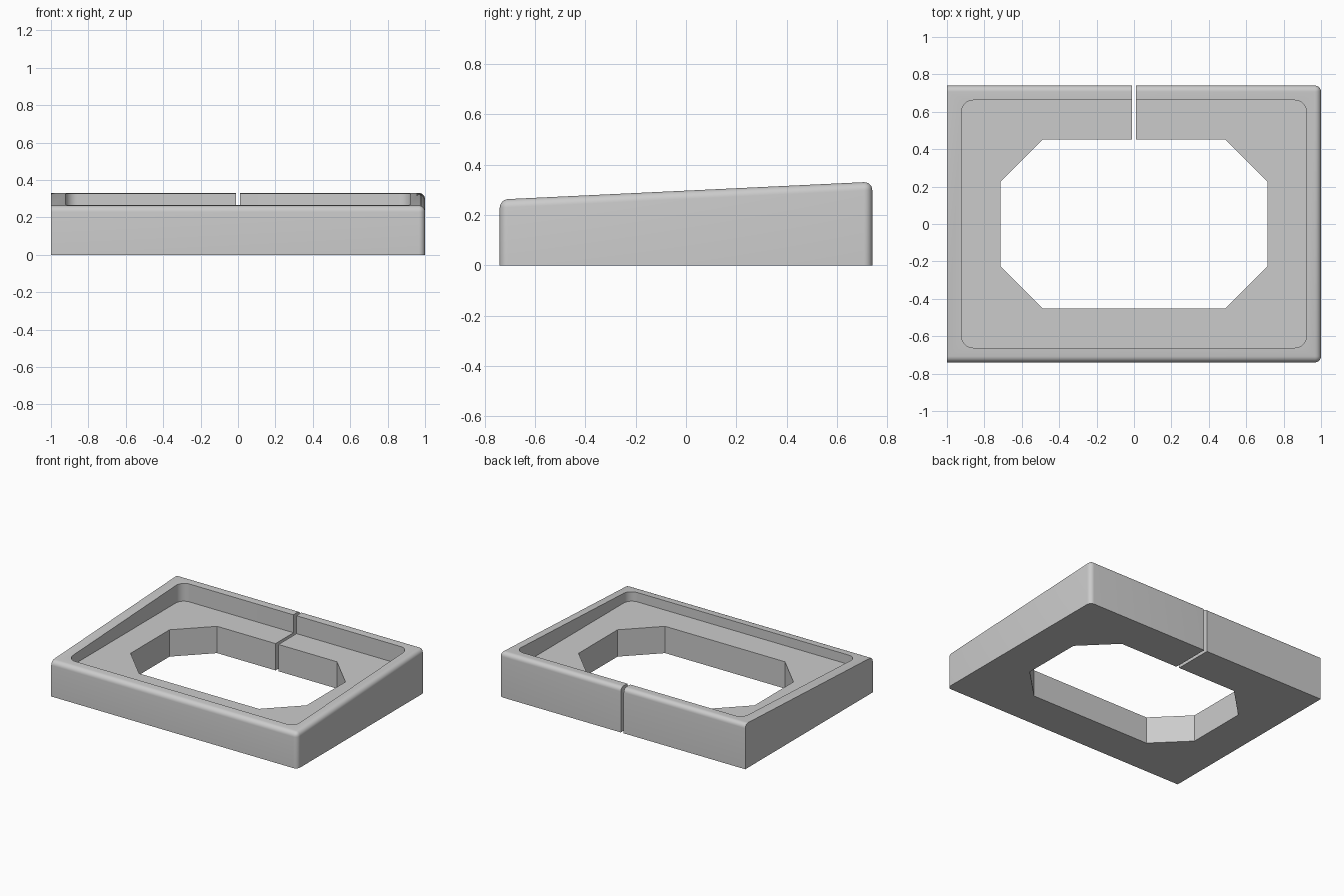
import bpy, bmesh, math

if "Cube" in bpy.data.objects:
    bpy.data.objects.remove(bpy.data.objects["Cube"])

grey = bpy.data.materials.new("light grey")
grey.diffuse_color = (0.6, 0.6, 0.6, 1)
grey.use_nodes = True
grey.node_tree.nodes["Principled BSDF"].inputs["Base Color"].default_value = grey.diffuse_color


def prism(name, pts, z0, z1):
    """Extrude an outline; z1 gives the top height at each (x, y)."""
    bm = bmesh.new()
    low = [bm.verts.new((x, y, z0)) for x, y in pts]
    top = [bm.verts.new((x, y, z1(x, y))) for x, y in pts]
    n = len(pts)
    bm.faces.new(low[::-1])
    bm.faces.new(top)
    for i in range(n):
        j = (i + 1) % n
        bm.faces.new((low[i], low[j], top[j], top[i]))
    me = bpy.data.meshes.new(name)
    bm.to_mesh(me)
    bm.free()
    me.materials.append(grey)
    ob = bpy.data.objects.new(name, me)
    bpy.context.collection.objects.link(ob)
    return ob


def rect(x0, x1, y0, y1):
    return [(x0, y0), (x1, y0), (x1, y1), (x0, y1)]


def rounded_rect(hx, hy, r, steps=8):
    pts = []
    for k, (sx, sy) in enumerate([(1, 1), (-1, 1), (-1, -1), (1, -1)]):
        for i in range(steps + 1):
            a = math.pi / 2 * (k + i / steps)
            pts.append((sx * (hx - r) + r * math.cos(a), sy * (hy - r) + r * math.sin(a)))
    return pts


# Wedge-shaped frame body, higher at the back
D = 0.74
frame = prism("frame", rect(-1, 1, -D, D), 0, lambda x, y: 0.297 + 0.0475 * y)

# Round all top and upright edges except those on the flat left side and the base
bm = bmesh.new()
bm.from_mesh(frame.data)
edges = [e for e in bm.edges
         if any(v.co.x > 0 for v in e.verts) and any(v.co.z > 0.1 for v in e.verts)]
bmesh.ops.bevel(bm, geom=edges, offset=0.033, offset_type='OFFSET', segments=6,
                profile=0.5, affect='EDGES')
bm.to_mesh(frame.data)
bm.free()

# Cutters: flat-floored recess, octagonal opening, slot in the back rail
octagon = [(0.715, -0.226), (0.715, 0.226), (0.487, 0.453), (-0.487, 0.453),
           (-0.715, 0.226), (-0.715, -0.226), (-0.487, -0.453), (0.487, -0.453)]
cutters = [
    prism("recess_cutter", rounded_rect(0.923, 0.662, 0.065), 0.197, lambda x, y: 1),
    prism("opening_cutter", octagon, -0.5, lambda x, y: 1),
    prism("slot_cutter", rect(-0.012, 0.012, 0.3, 1), -0.5, lambda x, y: 1),
]
bpy.context.view_layer.objects.active = frame
frame.select_set(True)
for c in cutters:
    c.hide_render = True
    m = frame.modifiers.new(c.name, 'BOOLEAN')
    m.operation, m.solver, m.object = 'DIFFERENCE', 'EXACT', c
    bpy.ops.object.modifier_apply(modifier=m.name)
    bpy.data.objects.remove(c)

bpy.ops.object.shade_smooth_by_angle(angle=math.radians(30))
